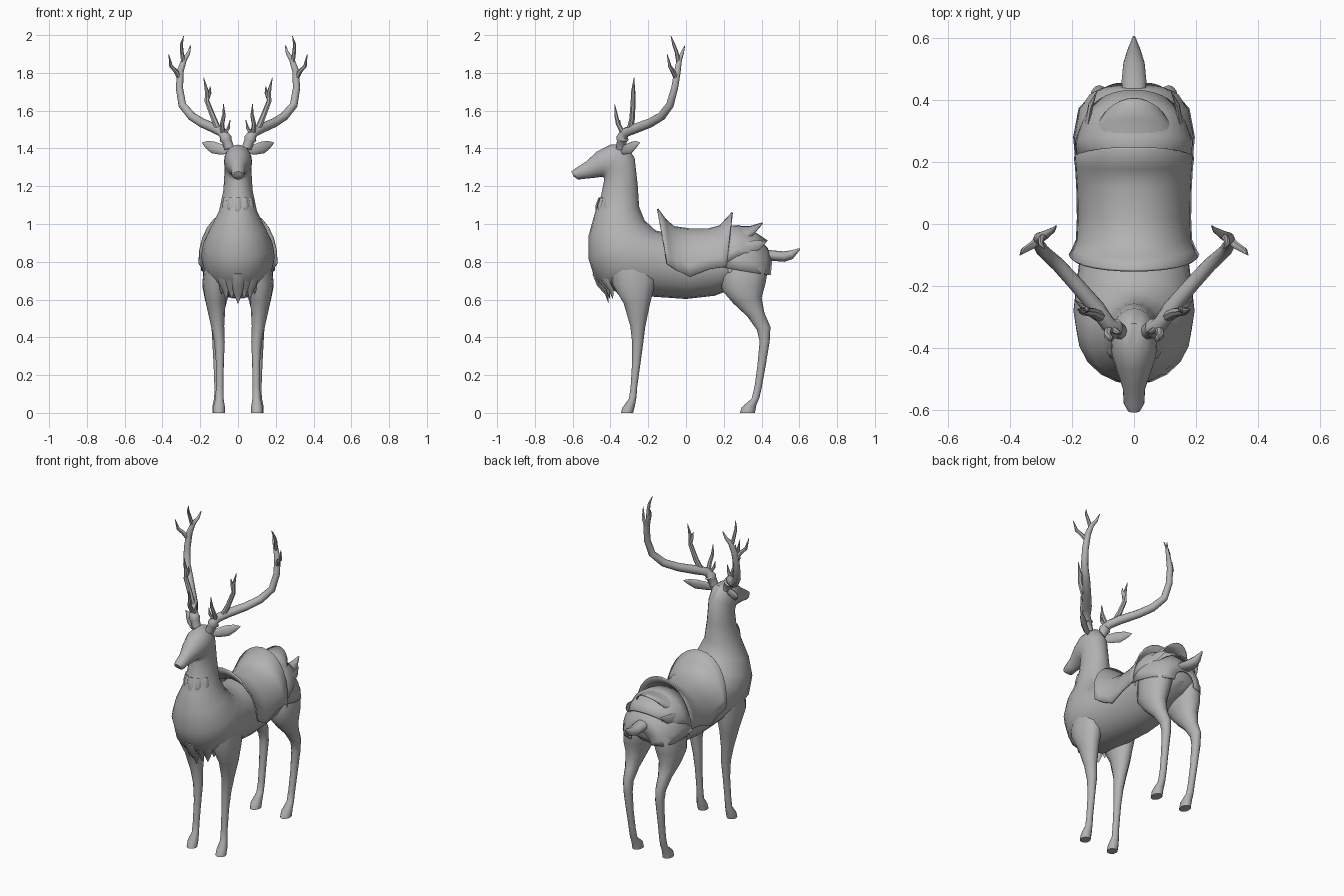
import bpy, bmesh, math
from mathutils import Vector

grey = bpy.data.materials.new("plain grey")
grey.diffuse_color = (0.45, 0.45, 0.45, 1)


def finish(name, bm, mirror=False, thick=0, angle=50):
    bmesh.ops.recalc_face_normals(bm, faces=bm.faces)
    me = bpy.data.meshes.new(name)
    bm.to_mesh(me)
    bm.free()
    me.materials.append(grey)
    ob = bpy.data.objects.new(name, me)
    bpy.context.collection.objects.link(ob)
    bpy.ops.object.select_all(action='DESELECT')
    ob.select_set(True)
    bpy.context.view_layer.objects.active = ob
    bpy.ops.object.shade_smooth_by_angle(angle=math.radians(angle))
    if thick:
        s = ob.modifiers.new("Thickness", 'SOLIDIFY')
        s.thickness, s.offset = thick, 0
    if mirror:
        m = ob.modifiers.new("Mirror", 'MIRROR')
        m.use_mirror_merge = False
    return ob


def bridge(bm, rings, closed=True):
    """Join successive point rings with quads, capping closed ones."""
    vs = [[bm.verts.new(p) for p in r] for r in rings]
    n = len(vs[0])
    for a, b in zip(vs, vs[1:]):
        for i in range(n if closed else n - 1):
            j = (i + 1) % n
            bm.faces.new((a[i], a[j], b[j], b[i]))
    if closed:
        bm.faces.new(vs[0])
        bm.faces.new(vs[-1])


def loft(name, sections, mirror=False, n=16):
    """Oval sections: (y, z) at one rim, (y, z) at the other, half width, centre x."""
    bm, rings = bmesh.new(), []
    for ay, az, by, bz, w, x in sections:
        a, b = Vector((x, ay, az)), Vector((x, by, bz))
        mid, half = (a + b) / 2, (b - a) / 2
        rings.append([mid + half * math.cos(t) + Vector((w * math.sin(t), 0, 0))
                      for t in (math.tau * i / n for i in range(n))])
    bridge(bm, rings)
    return finish(name, bm, mirror)


def tube(bm, pts, radii, n=8, flat=1.0, side=(0, 1, 0)):
    """Tapered tube along points; flat squashes it across the side axis."""
    pts = [Vector(p) for p in pts]
    rings = []
    for i, p in enumerate(pts):
        d = (pts[min(i + 1, len(pts) - 1)] - pts[max(i - 1, 0)]).normalized()
        u = d.cross(Vector(side)).normalized()
        v = d.cross(u)
        rings.append([p + radii[i] * (u * math.cos(t) + v * flat * math.sin(t))
                      for t in (math.tau * k / n for k in range(n))])
    bridge(bm, rings)


def drape(name, stations, ridge=0.9, n=14):
    """Cloth over the back: crest y, z, hem y, z, half width."""
    bm, rings = bmesh.new(), []
    for ty, tz, hy, hz, w in stations:
        ring = []
        for i in range(n + 1):
            t = math.pi / 2 * (2 * i / n - 1)
            c = abs(math.cos(t)) ** ridge
            ring.append((w * math.sin(t), hy + (ty - hy) * c, hz + (tz - hz) * c))
        rings.append(ring)
    bridge(bm, rings, closed=False)
    return finish(name, bm, thick=0.008, angle=35)


# Head, neck, chest and torso in one skin
loft("body", [
    (-.595, 1.252, -.607, 1.278, .020, 0), (-.572, 1.235, -.585, 1.295, .033, 0),
    (-.53, 1.24, -.53, 1.33, .036, 0), (-.48, 1.245, -.47, 1.385, .055, 0),
    (-.445, 1.25, -.40, 1.42, .071, 0), (-.435, 1.245, -.32, 1.42, .074, 0),
    (-.435, 1.225, -.272, 1.35, .071, 0), (-.45, 1.15, -.256, 1.21, .077, 0),
    (-.485, 1.05, -.248, 1.09, .10, 0), (-.515, .94, -.22, 1.02, .145, 0),
    (-.517, .82, -.16, .965, .185, 0), (-.48, .70, -.08, .95, .195, 0),
    (-.35, .63, -.03, .95, .185, 0), (-.2, .617, .03, .95, .172, 0),
    (0, .603, .1, .95, .165, 0), (.15, .62, .2, .955, .168, 0),
    (.26, .66, .3, .95, .17, 0), (.37, .70, .38, .91, .15, 0),
    (.43, .75, .43, .84, .08, 0)], n=20)

# Legs
loft("front_leg", [
    (-.345, 0, -.28, 0, .030, .10), (-.335, .03, -.27, .04, .030, .10),
    (-.302, .075, -.262, .085, .021, .098), (-.293, .14, -.258, .14, .020, .097),
    (-.285, .27, -.24, .27, .021, .096), (-.285, .37, -.225, .38, .028, .098),
    (-.295, .46, -.215, .46, .035, .108), (-.33, .58, -.19, .58, .052, .118),
    (-.39, .68, -.16, .70, .068, .12), (-.40, .80, -.16, .80, .065, .11)], True, 12)
loft("hind_leg", [
    (.285, 0, .365, 0, .030, .105), (.295, .03, .372, .04, .030, .105),
    (.347, .075, .39, .085, .021, .105), (.363, .14, .402, .14, .020, .105),
    (.378, .25, .422, .25, .021, .108), (.39, .38, .443, .38, .026, .11),
    (.375, .44, .447, .455, .028, .112), (.325, .51, .415, .53, .038, .114),
    (.25, .58, .40, .61, .058, .116), (.19, .65, .42, .68, .076, .112),
    (.18, .75, .435, .77, .085, .10), (.22, .87, .40, .87, .06, .09)], True, 12)

# Tail
loft("tail", [(.40, .82, .40, .87, .038, 0), (.46, .805, .46, .86, .042, 0),
              (.52, .80, .515, .855, .036, 0), (.565, .815, .555, .86, .022, 0),
              (.605, .865, .60, .872, .004, 0)], n=10)

# Ears
bm = bmesh.new()
tube(bm, [(.05, -.34, 1.385), (.085, -.325, 1.393), (.13, -.29, 1.405), (.165, -.265, 1.422),
          (.19, -.245, 1.43)], [.014, .027, .032, .02, .002], 10, .4)
finish("ear", bm, True)

# Antlers: burr, beam and tines
bm = bmesh.new()
tube(bm, [(.045, -.345, 1.40), (.06, -.34, 1.44), (.066, -.337, 1.452), (.07, -.335, 1.465),
          (.085, -.32, 1.485), (.12, -.27, 1.505), (.19, -.19, 1.535), (.245, -.13, 1.57),
          (.295, -.085, 1.63), (.31, -.06, 1.72), (.305, -.045, 1.81), (.285, -.035, 1.87),
          (.262, -.02, 1.905), (.25, -.006, 1.945)],
     [.026, .027, .034, .027, .025, .026, .024, .023, .021, .019, .018, .014, .009, .002], 10)
for path, r in [
        ([(.29, -.04, 1.86), (.298, -.05, 1.91), (.30, -.065, 1.95), (.288, -.08, 1.995)], .012),
        ([(.308, -.05, 1.77), (.33, -.07, 1.81), (.355, -.085, 1.835), (.367, -.10, 1.90)], .014),
        ([(.10, -.30, 1.49), (.13, -.285, 1.56), (.165, -.28, 1.65), (.165, -.28, 1.70),
          (.182, -.275, 1.775)], .017),
        ([(.165, -.28, 1.66), (.15, -.275, 1.695), (.147, -.28, 1.73)], .012),
        ([(.08, -.33, 1.475), (.085, -.36, 1.53), (.075, -.37, 1.575), (.077, -.378, 1.635)], .014),
        ([(.075, -.335, 1.47), (.05, -.35, 1.51), (.042, -.35, 1.55)], .011)]:
    k = len(path) - 1
    tube(bm, path, [r * (1 - .45 * i / k) if i < k else .0015 for i in range(k + 1)], 7)
finish("antler", bm, True)

# Chest and throat fur: flattened locks fanned around the front
bm = bmesh.new()
for i in range(-4, 5):
    a = i * .30
    s, c = math.sin(a), math.cos(a)
    drop = .045 * abs(i) / 4 + (.015 if i % 2 else 0)
    tube(bm, [(.165 * s, -.29 - .195 * c, .74 + drop), (.15 * s, -.28 - .18 * c, .68 + drop),
              (.12 * s, -.28 - .14 * c, .63 + drop), (.11 * s, -.28 - .13 * c, .58 + drop)],
         [.03, .033, .022, .002], 6, .45, (s, -c, 0))
finish("chest_fur", bm)
bm = bmesh.new()
for i in range(-2, 3):
    s, c = math.sin(i * .5), math.cos(i * .5)
    tube(bm, [(.08 * s, -.36 - .098 * c, 1.14), (.088 * s, -.36 - .112 * c, 1.095),
              (.088 * s, -.36 - .118 * c, 1.05 + .02 * (i % 2))],
         [.012, .018, .002], 6, .5, (s, -c, 0))
finish("throat_fur", bm)

# Saddle cloth with flared front and rear rims
drape("saddle_cloth", [
    (-.15, 1.08, -.10, .79, .207), (-.11, 1.025, -.08, .775, .195),
    (-.065, .985, -.05, .755, .183), (.02, .973, .02, .72, .180),
    (.12, .973, .12, .76, .182), (.18, .99, .185, .77, .186), (.245, 1.06, .215, .775, .19)])

# Layered cloths over the rump
drape("rump_cloth_lower", [
    (.17, .965, .2, .77, .185), (.27, .97, .28, .755, .192), (.36, .94, .37, .74, .175),
    (.43, .87, .42, .73, .13), (.452, .80, .445, .73, .07)])
drape("rump_cloth_middle", [
    (.18, .985, .21, .79, .187), (.28, .99, .27, .83, .184), (.37, .95, .32, .83, .165),
    (.43, .91, .35, .83, .14)], 1.0)
drape("rump_cloth_upper", [
    (.18, .975, .22, .87, .16), (.27, .985, .26, .89, .15), (.34, .985, .30, .90, .13),
    (.405, 1.005, .33, .91, .10)], 1.2)

# Pointed cloth tails at the flank
bm = bmesh.new()
tube(bm, [(.165, .27, .85), (.172, .25, .80), (.182, .225, .74)], [.045, .035, .003], 6, .25, (1, 0, 0))
tube(bm, [(.15, .32, .87), (.14, .38, .89), (.12, .425, .905)], [.035, .026, .003], 6, .3, (1, 0, 0))
finish("cloth_point", bm, True)
